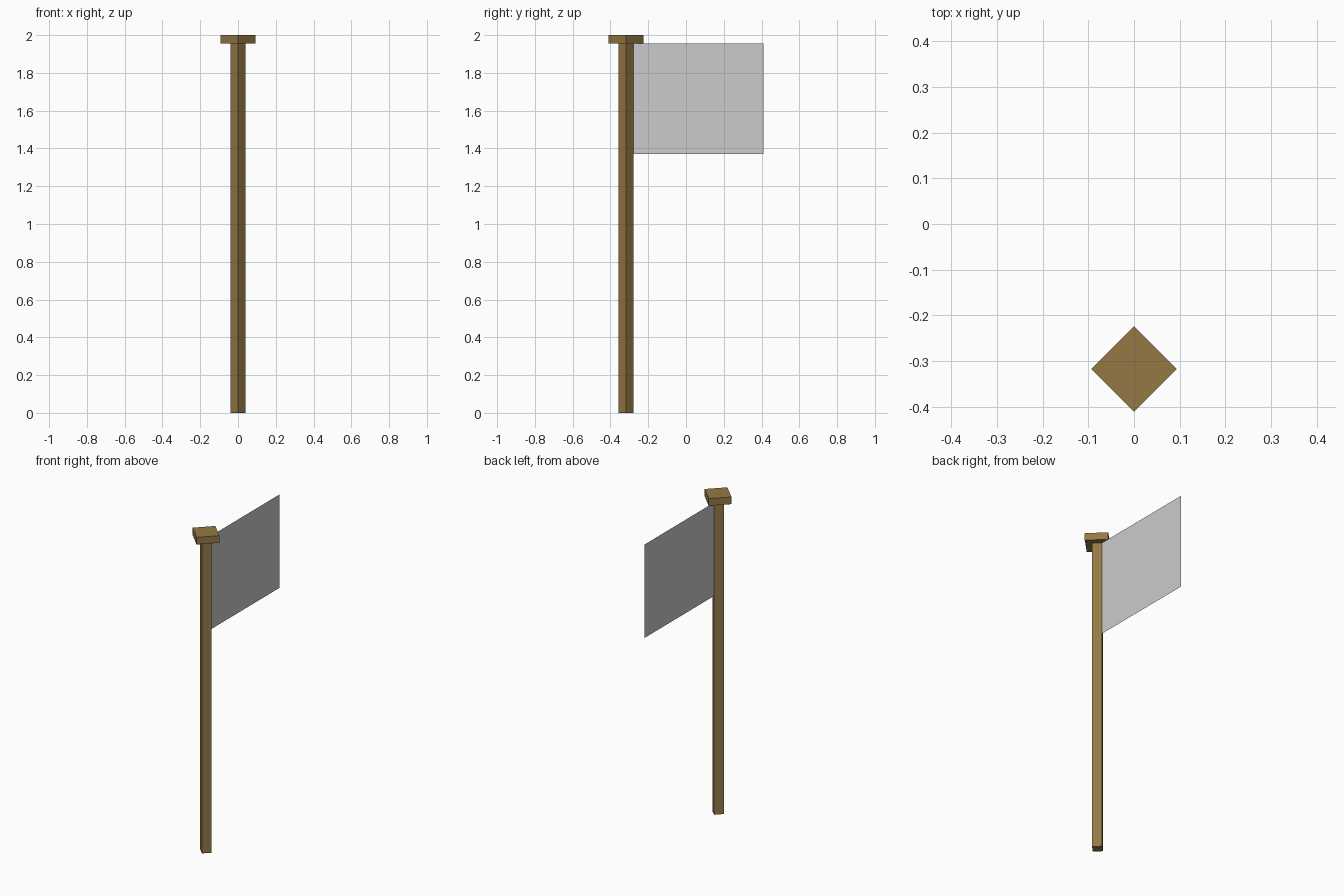
import bpy
from math import pi

cube = bpy.data.objects.get("Cube")
if cube:
    bpy.data.objects.remove(cube, do_unlink=True)

POLE_Y = -0.317


def material(name, rgb):
    mat = bpy.data.materials.new(name)
    mat.use_nodes = True
    color = (*rgb, 1)
    mat.diffuse_color = color
    mat.node_tree.nodes["Principled BSDF"].inputs["Base Color"].default_value = color
    return mat


def square_post(name, radius, bottom, top, mat):
    # Four-sided cylinder with its corners on the x and y axes
    bpy.ops.mesh.primitive_cylinder_add(
        vertices=4, radius=radius, depth=top - bottom,
        location=(0, POLE_Y, (bottom + top) / 2))
    obj = bpy.context.object
    obj.name = name
    obj.data.materials.append(mat)
    return obj


wood = material("brown wood", (0.30, 0.19, 0.06))
cloth = material("pale grey cloth", (0.60, 0.60, 0.60))

# Pole and its wider cap
square_post("pole", 0.04, 0, 1.955, wood)
square_post("pole_cap", 0.093, 1.955, 2, wood)

# Flat cloth sheet reaching back from the rear edge of the pole
front, back, low, high = POLE_Y + 0.039, 0.41, 1.37, 1.955
bpy.ops.mesh.primitive_plane_add(
    size=1, location=(0, (front + back) / 2, (low + high) / 2), rotation=(0, pi / 2, 0))
flag = bpy.context.object
flag.name = "flag"
flag.scale = (high - low, back - front, 1)
flag.data.materials.append(cloth)
